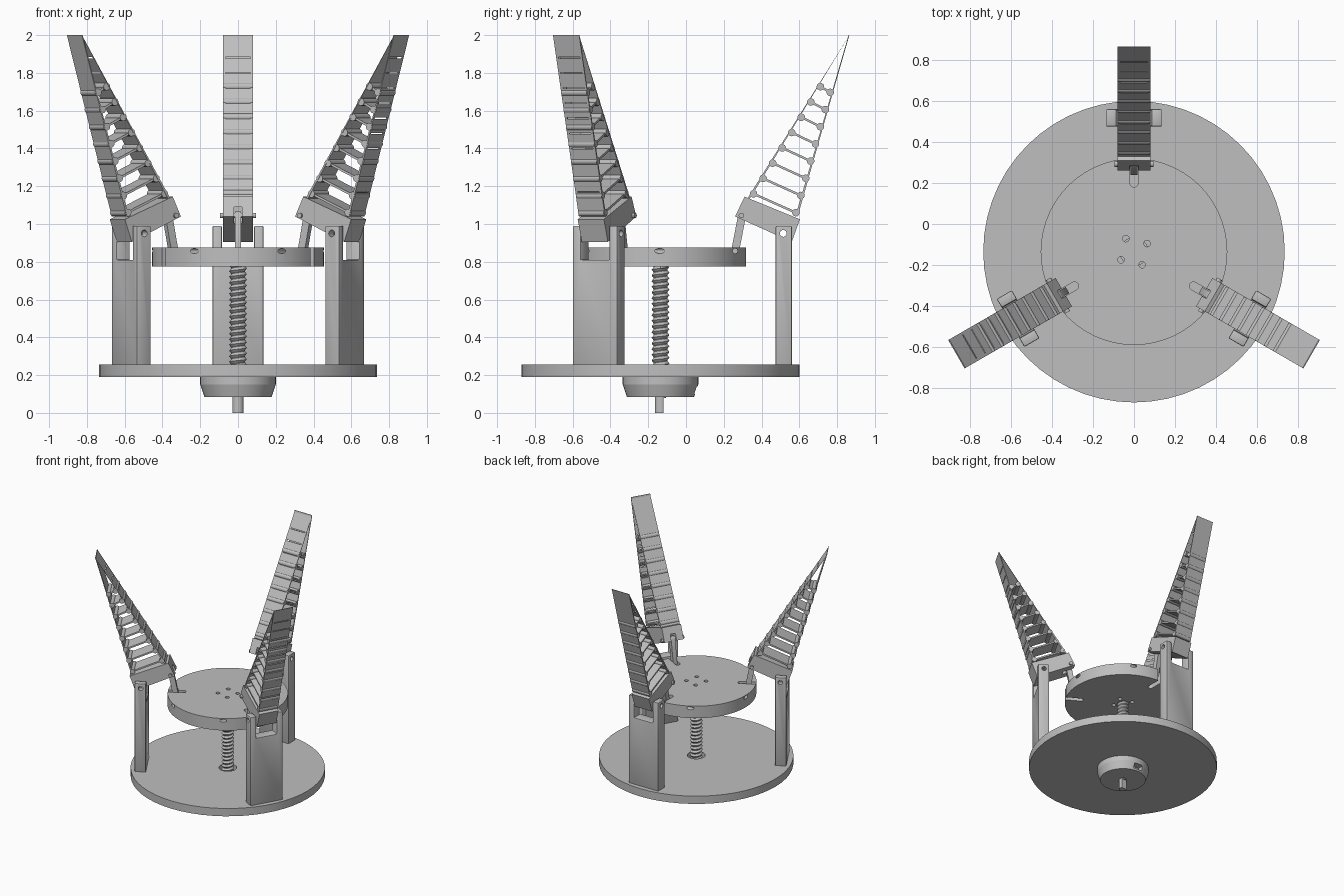
import bpy, bmesh
from math import radians, cos, sin
from mathutils import Matrix, Vector

if "Cube" in bpy.data.objects:
    bpy.data.objects.remove(bpy.data.objects["Cube"])

grey = bpy.data.materials.new("plain grey")
grey.use_nodes = True
grey.diffuse_color = (0.52, 0.52, 0.52, 1)
grey.node_tree.nodes["Principled BSDF"].inputs["Base Color"].default_value = grey.diffuse_color

parts = []


def add(name, bm, keep=True):
    bmesh.ops.recalc_face_normals(bm, faces=bm.faces)
    mesh = bpy.data.meshes.new(name)
    bm.to_mesh(mesh)
    bm.free()
    mesh.materials.append(grey)
    ob = bpy.data.objects.new(name, mesh)
    bpy.context.collection.objects.link(ob)
    if keep:
        parts.append(ob)
    else:
        ob.hide_render = True
    return ob


def solid(name, outlines, lo, hi, axis="x", keep=True):
    """Extrude outlines from lo to hi along x (points are y, z) or y (points are x, z)."""
    bm = bmesh.new()
    for outline in outlines:
        vs = [bm.verts.new((lo, p, z) if axis == "x" else (p, lo, z)) for p, z in outline]
        ext = bmesh.ops.extrude_face_region(bm, geom=[bm.faces.new(vs)])
        move = (hi - lo, 0, 0) if axis == "x" else (0, hi - lo, 0)
        bmesh.ops.translate(bm, vec=move, verts=[g for g in ext["geom"] if isinstance(g, bmesh.types.BMVert)])
    # the starting faces remain as the closing caps
    return add(name, bm, keep)


def rod(name, a, b, r, r2=None, sides=16, keep=True):
    a, b = Vector(a), Vector(b)
    bm = bmesh.new()
    m = Matrix.Translation((a + b) / 2) @ (b - a).to_track_quat("Z", "Y").to_matrix().to_4x4()
    bmesh.ops.create_cone(bm, cap_ends=True, segments=sides, radius1=r,
                          radius2=r if r2 is None else r2, depth=(b - a).length, matrix=m)
    return add(name, bm, keep)


def box(y0, y1, z0, z1):
    return [(y0, z0), (y1, z0), (y1, z1), (y0, z1)]


def bar(a, b, t):
    """Outline of a straight bar of thickness t between two side-view points."""
    a, b = Vector(a), Vector(b)
    d = (b - a).normalized()
    n = Vector((-d.y, d.x)) * t / 2
    return [tuple(p) for p in (a + n, b + n, b - n, a - n)]


def capsule(a, b, r):
    a, b = Vector(a), Vector(b)
    start = (b - a).angle_signed(Vector((1, 0)))
    pts = []
    for end, shift in ((b, -90), (a, 90)):
        for i in range(7):
            ang = start + radians(shift + 30 * i)
            pts.append((end.x + r * cos(ang), end.y + r * sin(ang)))
    return pts


def turn(ob, degrees):
    ob.data.transform(Matrix.Rotation(radians(degrees), 4, "Z"))
    return ob


def cut(ob, *cutters):
    for c in cutters:
        mod = ob.modifiers.new("cut", "BOOLEAN")
        mod.operation, mod.solver, mod.object = "DIFFERENCE", "EXACT", c
    apply(ob)


def apply(ob):
    bpy.context.view_layer.update()
    ev = ob.evaluated_get(bpy.context.evaluated_depsgraph_get())
    mesh = bpy.data.meshes.new_from_object(ev)
    ob.modifiers.clear()
    ob.data = mesh


def discard(*obs):
    for ob in obs:
        bpy.data.objects.remove(ob)


# Base plate with a clearance hole, motor housing and flatted shaft
base = rod("base_plate", (0, 0, 0.19), (0, 0, 0.255), 0.735, sides=56)
well = rod("well_cutter", (0, 0, 0.2), (0, 0, 0.3), 0.068, sides=32, keep=False)
cut(base, well)
rod("motor_collar", (0, 0, 0.15), (0, 0, 0.19), 0.2, sides=48)
motor = rod("motor_housing", (0, 0, 0.085), (0, 0, 0.15), 0.178, 0.2, sides=48)
port = solid("port_cutter", [box(0.14, 0.3, 0.1, 0.14)], -0.04, 0.04, keep=False)
cut(motor, port)
shaft = rod("motor_shaft", (0, 0, 0), (0, 0, 0.1), 0.03, sides=24)
flat = solid("flat_cutter", [box(0.017, 0.06, -0.02, 0.08)], -0.1, 0.1, keep=False)
cut(shaft, flat)
discard(well, port, flat)

# Lead screw: a V thread swept around a core
pitch = 0.03
bm = bmesh.new()
vs = [bm.verts.new(p) for p in ((0.047, 0, 0.225), (0.035, 0, 0.225 + pitch / 2), (0.047, 0, 0.225 + pitch))]
bm.edges.new(vs[:2])
bm.edges.new(vs[1:])
thread = add("screw_thread", bm)
mod = thread.modifiers.new("thread", "SCREW")
mod.axis, mod.screw_offset, mod.iterations = "Z", pitch, 18
mod.steps = mod.render_steps = 24
mod.use_merge_vertices = True
mod.use_normal_calculate = True
apply(thread)
rod("screw_core", (0, 0, 0.2), (0, 0, 0.8), 0.036, sides=24)

# Moving plate with bolt holes, link slots and pin holes
plate = rod("moving_plate", (0, 0, 0.775), (0, 0, 0.875), 0.455, sides=56)
cutters = []
for k in range(4):
    a = radians(32 + 90 * k)
    x, y = 0.075 * cos(a), 0.075 * sin(a)
    cutters.append(rod("bolt_cutter", (x, y, 0.7), (x, y, 0.95), 0.016, keep=False))
for ang in (0, 120, 240):
    cutters.append(turn(solid("slot_cutter", [box(0.335, 0.6, 0.7, 0.95)], -0.02, 0.02, keep=False), ang))
    cutters.append(turn(rod("slot_end_cutter", (0, 0.335, 0.7), (0, 0.335, 0.95), 0.0199, keep=False), ang))
    cutters.append(turn(rod("pin_cutter", (-0.5, 0.395, 0.857), (0.5, 0.395, 0.857), 0.013, keep=False), ang))
cut(plate, *cutters)
discard(*cutters)

# Side-view corner points of a finger
INNER, OUTER, TIP = Vector((0.463, 1.14)), Vector((0.726, 1.04)), Vector((1.0, 2.0))
WIDE = 0.08


def on_wall(foot, z):
    return foot.lerp(TIP, (z - foot.y) / (TIP.y - foot.y))


def arm(tag, ang, slit_outer):
    first = len(parts)
    # Forked post
    fork = [(-0.135, 0.25), (0.135, 0.25), (0.135, 0.99), (0.086, 0.99),
            (0.086, 0.81), (-0.086, 0.81), (-0.086, 0.99), (-0.135, 0.99)]
    post = solid(tag + "_post", [fork], 0.61, 0.695, "y")
    bevel = post.modifiers.new("soft", "BEVEL")
    bevel.width, bevel.segments = 0.006, 2
    hole = rod("hinge_cutter", (-0.3, 0.65, 0.95), (0.3, 0.65, 0.95), 0.018, keep=False)
    cut(post, hole)
    # Knuckle block with link slot
    block = solid(tag + "_knuckle", [[(0.395, 1.04), (0.445, 1.145), (0.738, 1.025), (0.695, 0.905)]], -WIDE, WIDE)
    slot = solid("link_cutter", [[(0.35, 0.9), (0.48, 0.9), (0.48, 1.09), (0.35, 1.09)]], -0.022, 0.022, keep=False)
    cut(block, hole, slot)
    discard(hole, slot)
    # Link and its pin
    solid(tag + "_link", [capsule((0.395, 0.857), (0.432, 1.045), 0.021)], -0.017, 0.017)
    rod(tag + "_knuckle_pin", (-0.094, 0.428, 1.045), (0.094, 0.428, 1.045), 0.014)
    # Two thin walls meeting at the tip, one of them slit
    for label, foot, side in (("inner", INNER, 1), ("outer", OUTER, -1)):
        t = 0.011 * side
        low = [foot.x, foot.y]
        wall = solid(f"{tag}_{label}_wall", [[tuple(low), (TIP.x, TIP.y), (TIP.x - 0.002 + t * 0.2, TIP.y),
                                              (low[0] + t, low[1] - 0.4 * t)]], -WIDE, WIDE)
        if (label == "outer") == slit_outer:
            slits = []
            for z in [1.17] + [1.4 + 0.08 * i for i in range(7)]:
                p = on_wall(foot, z)
                slits.append(box(p.x - 0.03, p.x + 0.03, z - 0.003, z + 0.003))
            cutter = solid("slit_cutter", slits, -0.066, 0.066, keep=False)
            cut(wall, cutter)
            discard(cutter)
    # Cross ribs with round hinge barrels
    for i in range(8):
        zi, zo = 1.16 + 0.081 * i, 1.06 + 0.091 * i
        a = on_wall(INNER, zi) + Vector((0.017, 0))
        b = on_wall(OUTER, zo) - Vector((0.015, 0))
        solid(f"{tag}_rib_{i + 1}", [bar(a, b, 0.012)], -0.072, 0.072)
        for end, p in (("inner", a), ("outer", b)):
            rod(f"{tag}_{end}_barrel_{i + 1}", (-0.078, p.x, p.y), (0.078, p.x, p.y), 0.02, sides=14)
    for ob in parts[first:]:
        turn(ob, ang)


arm("back", 0, False)
arm("right", 120, False)
arm("left", 240, True)

# Centre the whole assembly and smooth the round parts
bpy.ops.object.select_all(action="DESELECT")
for ob in parts:
    ob.data.transform(Matrix.Translation((0, -0.135, 0)))
    ob.select_set(True)
bpy.context.view_layer.objects.active = parts[0]
bpy.ops.object.shade_smooth_by_angle(angle=radians(30))
